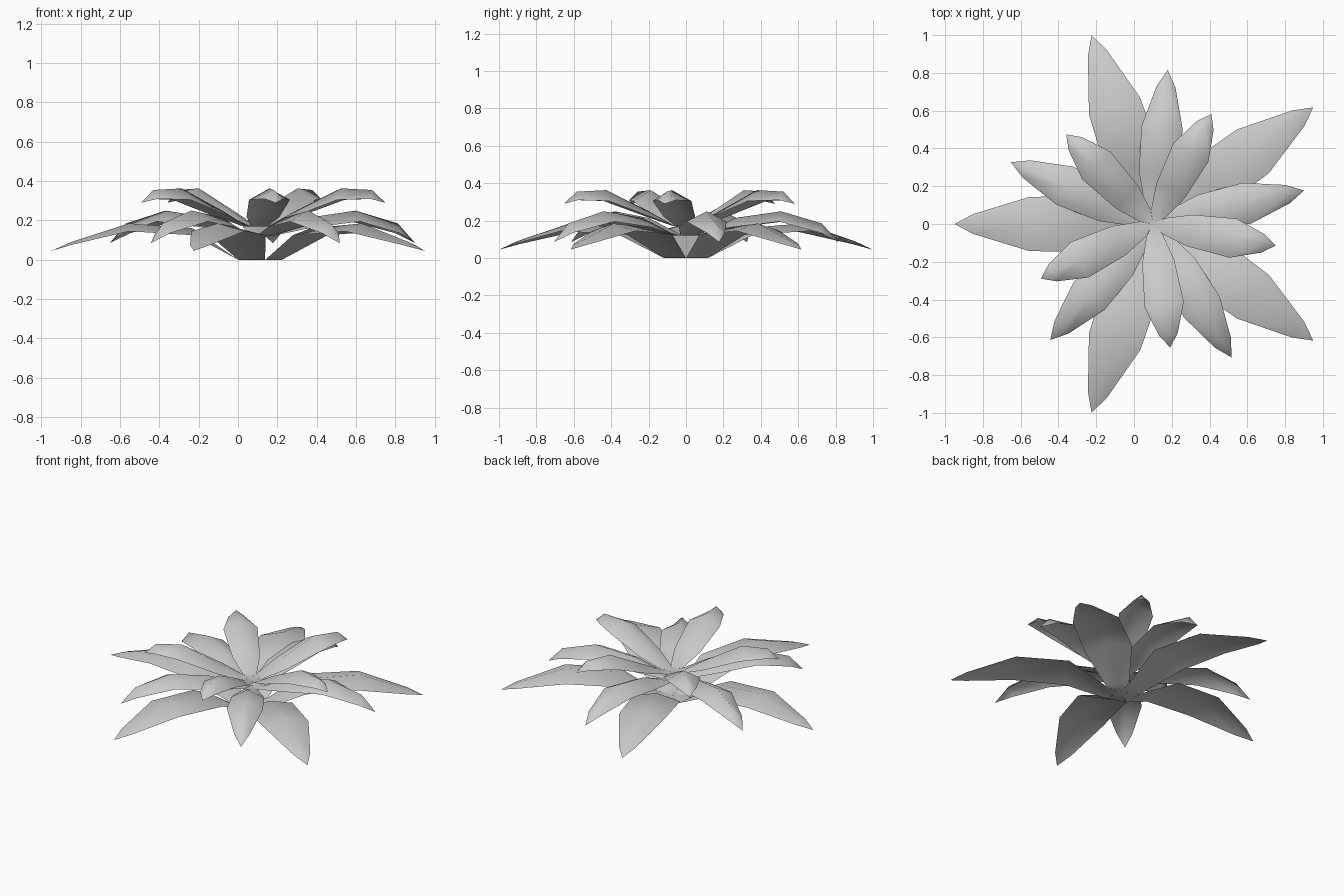
import bpy, bmesh, math

if "Cube" in bpy.data.objects:
    bpy.data.objects.remove(bpy.data.objects["Cube"])

CENTRE_X = 0.10


def leaf_ring(name, first_angle, rows):
    """Five arching leaves; rows = (distance, half width, ridge z, edge z)."""
    bm = bmesh.new()
    for i in range(5):
        a = math.radians(first_angle + 72 * i)
        c, s = math.cos(a), math.sin(a)

        def vert(r, w, z):
            return bm.verts.new((CENTRE_X + r * c - w * s, r * s + w * c, z))

        prev = None
        for r, w, ridge, edge in rows:
            if w == 0:
                v = vert(r, 0, ridge)
                cur = [v, v, v]
            else:
                cur = [vert(r, -w, edge), vert(r, 0, ridge), vert(r, w, edge)]
            if prev:
                for k in range(2):
                    quad = [prev[k], cur[k], cur[k + 1], prev[k + 1]]
                    bm.faces.new(list(dict.fromkeys(quad)))
            prev = cur
    # join the leaves at the heart of the rosette
    bmesh.ops.remove_doubles(bm, verts=bm.verts, dist=0.0005)
    for f in bm.faces:
        f.normal_update()
        if f.normal.z < 0:
            f.normal_flip()
        f.smooth = True
    mesh = bpy.data.meshes.new(name)
    bm.to_mesh(mesh)
    bm.free()
    ob = bpy.data.objects.new(name, mesh)
    bpy.context.collection.objects.link(ob)
    return ob


# long outer leaves, resting on the ground
leaf_ring("lower_leaves", 36, [
    (0, 0, 0, 0), (0.10, 0.072, 0.0, 0.0), (0.33, 0.15, 0.16, 0.125),
    (0.655, 0.143, 0.185, 0.145), (0.95, 0.053, 0.09, 0.075),
    (1.05, 0, 0.045, 0)])

# middle leaves
leaf_ring("middle_leaves", 12.5, [
    (0, 0, 0.12, 0), (0.06, 0.043, 0.12, 0.12), (0.27, 0.10, 0.215, 0.165),
    (0.51, 0.11, 0.25, 0.195), (0.73, 0.05, 0.185, 0.135),
    (0.82, 0, 0.085, 0)])

# short raised inner leaves
leaf_ring("upper_leaves", -10, [
    (0, 0, 0.17, 0), (0.06, 0.043, 0.17, 0.17), (0.20, 0.085, 0.25, 0.22),
    (0.43, 0.105, 0.363, 0.305), (0.59, 0.05, 0.355, 0.31),
    (0.66, 0, 0.29, 0)])
